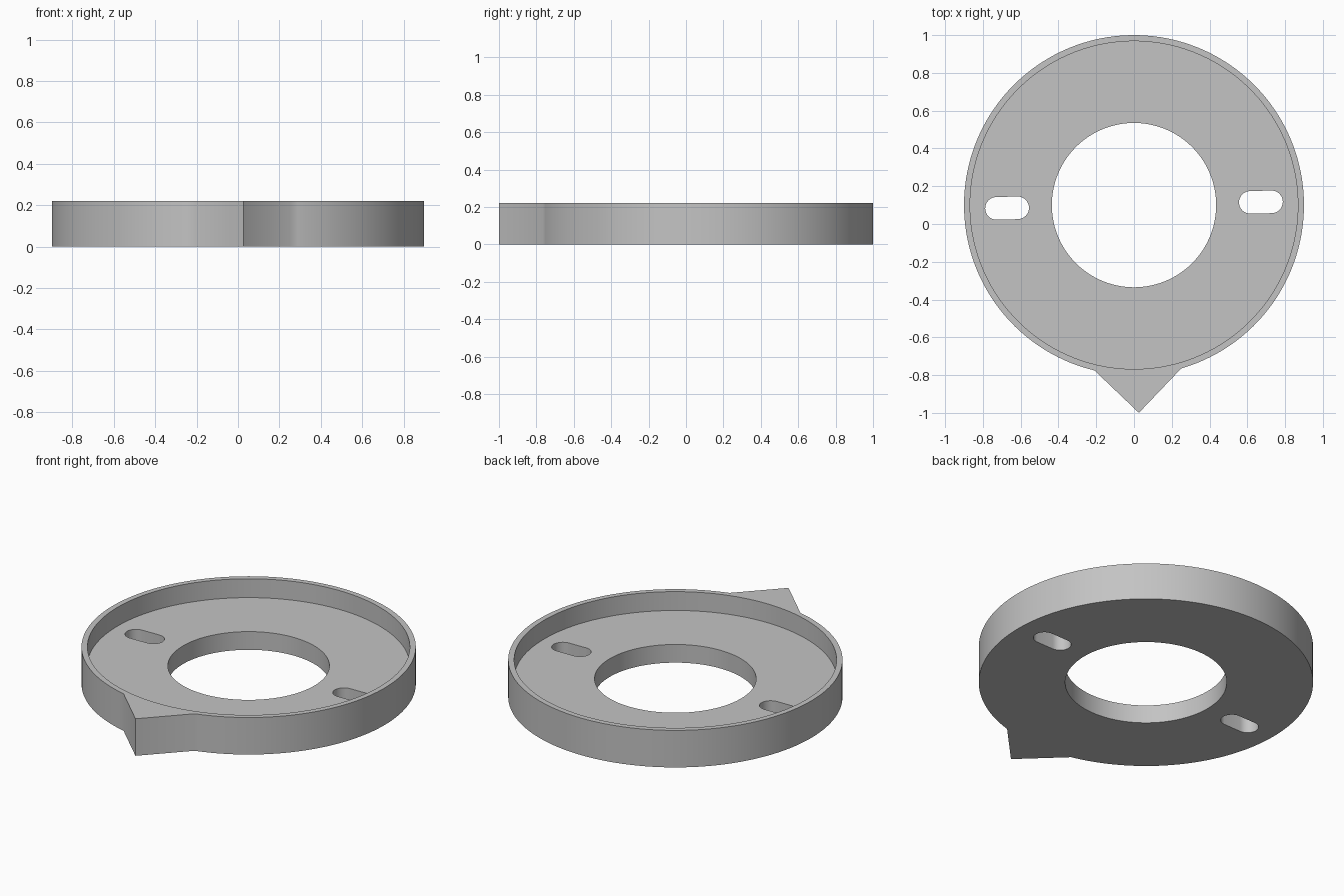
import bpy, bmesh, math
from mathutils import Matrix, Vector

cube = bpy.data.objects.get("Cube")
if cube:
    bpy.data.objects.remove(cube, do_unlink=True)

HEIGHT, FLOOR = 0.22, 0.108
OUTER, POCKET, BORE, TIP = 0.9, 0.868, 0.435, 1.1
SLOT_R, SLOT_IN, SLOT_OUT = 0.06, 0.616, 0.728
SEGMENTS = 128
# The whole part is turned slightly about its own axis
PLACE = Matrix.Translation((0, 0.1, 0)) @ Matrix.Rotation(math.radians(1.35), 4, "Z")

grey = bpy.data.materials.new("light_grey")
grey.use_nodes = True
colour = (0.55, 0.55, 0.55, 1)
grey.diffuse_color = colour
grey.node_tree.nodes["Principled BSDF"].inputs["Base Color"].default_value = colour


def arc(radius, start, end, steps, centre_x=0.0):
    angles = [start + (end - start) * i / steps for i in range(steps + 1)]
    return [(centre_x + radius * math.cos(a), radius * math.sin(a)) for a in angles]


def circle(radius):
    return arc(radius, 0, math.tau, SEGMENTS)[:-1]


def prism(name, outline, bottom, top):
    """Extrude a flat counter-clockwise outline between two heights."""
    bm = bmesh.new()
    face = bm.faces.new([bm.verts.new(PLACE @ Vector((x, y, bottom))) for x, y in outline])
    new = bmesh.ops.extrude_face_region(bm, geom=[face])["geom"]
    verts = [v for v in new if isinstance(v, bmesh.types.BMVert)]
    bmesh.ops.translate(bm, vec=(0, 0, top - bottom), verts=verts)
    bmesh.ops.recalc_face_normals(bm, faces=bm.faces)
    mesh = bpy.data.meshes.new(name)
    bm.to_mesh(mesh)
    bm.free()
    mesh.materials.append(grey)
    obj = bpy.data.objects.new(name, mesh)
    bpy.context.collection.objects.link(obj)
    return obj


# Disc outline with a right-angled pointer at the front
reach = (TIP - math.sqrt(2 * OUTER ** 2 - TIP ** 2)) / 2
half = math.asin(reach / OUTER)
front = -math.pi / 2
outline = arc(OUTER, front + half, front + math.tau - half, SEGMENTS) + [(0, -TIP)]
ring = prism("pointer_ring", outline, 0, HEIGHT)

# Recess, centre bore and the two mounting slots
cutters = [prism("recess_cutter", circle(POCKET), FLOOR, HEIGHT + 0.1),
           prism("bore_cutter", circle(BORE), -0.1, HEIGHT)]
quarter = math.pi / 2
slot = (arc(SLOT_R, -quarter, quarter, 16, SLOT_OUT)
        + arc(SLOT_R, quarter, 3 * quarter, 16, SLOT_IN))
for side, name in ((1, "left_slot_cutter"), (-1, "right_slot_cutter")):
    cutters.append(prism(name, [(side * x, side * y) for x, y in slot], -0.1, HEIGHT))

bpy.ops.object.select_all(action="DESELECT")
bpy.context.view_layer.objects.active = ring
ring.select_set(True)
for cutter in cutters:
    cutter.hide_render = True
    mod = ring.modifiers.new(cutter.name, "BOOLEAN")
    mod.operation, mod.solver, mod.object = "DIFFERENCE", "EXACT", cutter
    bpy.ops.object.modifier_apply(modifier=mod.name)
    bpy.data.objects.remove(cutter, do_unlink=True)

bpy.ops.object.shade_smooth_by_angle(angle=math.radians(35))
